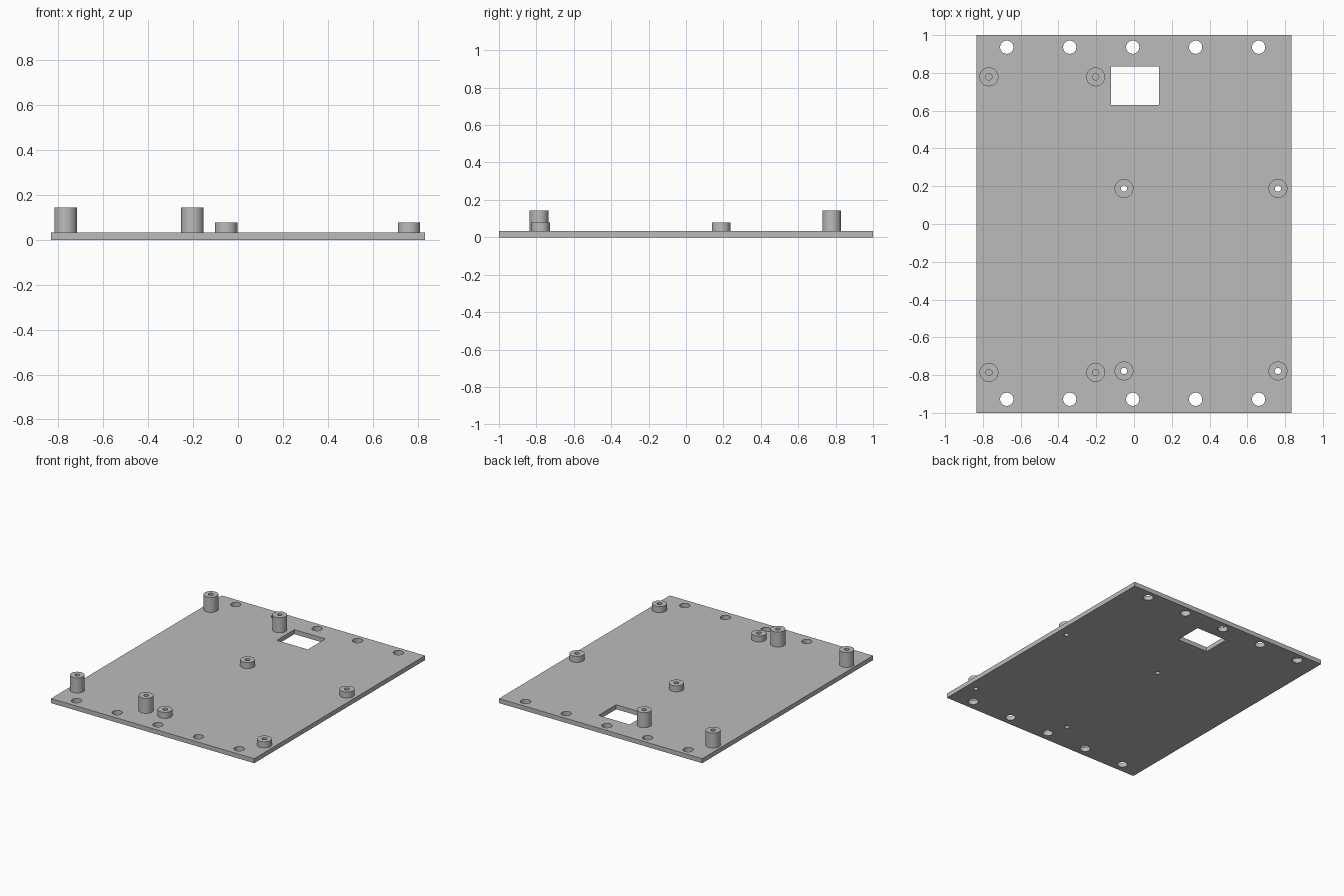
import bpy, bmesh, math
from mathutils import Matrix

cube = bpy.data.objects.get("Cube")
if cube:
    bpy.data.objects.remove(cube, do_unlink=True)

MM = 1 / 90          # the plate is 180 mm long and 2 units
THICK = 3 * MM
SIDES = 48

grey = bpy.data.materials.new("plain grey")
grey.use_nodes = True
colour = (0.5, 0.5, 0.5, 1)
grey.diffuse_color = colour
grey.node_tree.nodes["Principled BSDF"].inputs["Base Color"].default_value = colour


def make_object(name, bm):
    mesh = bpy.data.meshes.new(name)
    bmesh.ops.recalc_face_normals(bm, faces=bm.faces)
    bm.to_mesh(mesh)
    bm.free()
    mesh.materials.append(grey)
    ob = bpy.data.objects.new(name, mesh)
    bpy.context.collection.objects.link(ob)
    return ob


def smooth(ob):
    bpy.ops.object.select_all(action='DESELECT')
    ob.select_set(True)
    bpy.context.view_layer.objects.active = ob
    bpy.ops.object.shade_smooth_by_angle(angle=math.radians(30))


def add_box(bm, x, y, z, sx, sy, sz):
    bmesh.ops.create_cube(bm, size=1, matrix=Matrix.Translation((x, y, z))
                          @ Matrix.Diagonal((sx, sy, sz, 1)))


def add_drill(bm, x, y, radius):
    bmesh.ops.create_cone(bm, cap_ends=True, segments=SIDES, radius1=radius,
                          radius2=radius, depth=THICK * 3,
                          matrix=Matrix.Translation((x, y, THICK / 2)))


def standoff(name, x, y, height, blind):
    """Round post with a bore, spun from its half section."""
    outer, bore = 4.5 * MM, 1.5 * MM
    section = [(bore, 0), (bore, height), (outer, height), (outer, 0)]
    if blind:
        section.insert(0, (0, 0))
    bm = bmesh.new()
    verts = [bm.verts.new((r, 0, z)) for r, z in section]
    edges = [bm.edges.new(pair) for pair in zip(verts, verts[1:])]
    bmesh.ops.spin(bm, geom=verts + edges, cent=(0, 0, 0), axis=(0, 0, 1),
                   angle=math.tau, steps=SIDES, use_merge=True)
    bmesh.ops.remove_doubles(bm, verts=bm.verts, dist=1e-5)
    bmesh.ops.translate(bm, verts=bm.verts, vec=(x, y, THICK))
    ob = make_object(name, bm)
    # the open end rests on the plate, so make sure the top faces up
    top = max(ob.data.polygons, key=lambda p: p.center.z)
    if top.normal.z < 0:
        ob.data.flip_normals()
    smooth(ob)


tall_spots = [(x, y) for x in (-0.768, -0.203) for y in (0.779, -0.786)]
short_spots = [(x, y) for x in (-0.053, 0.762) for y in (0.188, -0.778)]

# Base plate
bm = bmesh.new()
add_box(bm, 0, 0, THICK / 2, 150 * MM, 2, THICK)
plate = make_object("base_plate", bm)

# Window, mounting holes and bores through the plate
bm = bmesh.new()
add_box(bm, 0.005, 0.732, THICK / 2, 0.254, 0.206, THICK * 3)
for i in range(-2, 3):
    for y in (0.936, -0.928):
        add_drill(bm, -0.007 + i * 30 * MM, y, 0.035)
for x, y in short_spots:
    add_drill(bm, x, y, 1.5 * MM)
cutter = make_object("plate_cutter", bm)
cutter.hide_render = True

cut = plate.modifiers.new("openings", 'BOOLEAN')
cut.operation = 'DIFFERENCE'
cut.solver = 'EXACT'
cut.object = cutter
bpy.context.view_layer.objects.active = plate
bpy.ops.object.modifier_apply(modifier=cut.name)
bpy.data.objects.remove(cutter, do_unlink=True)
smooth(plate)

# Standoffs: tall blind posts and short drilled-through posts
for n, (x, y) in enumerate(tall_spots, 1):
    standoff(f"tall_standoff_{n}", x, y, 10 * MM, True)
for n, (x, y) in enumerate(short_spots, 1):
    standoff(f"short_standoff_{n}", x, y, 4 * MM, False)
